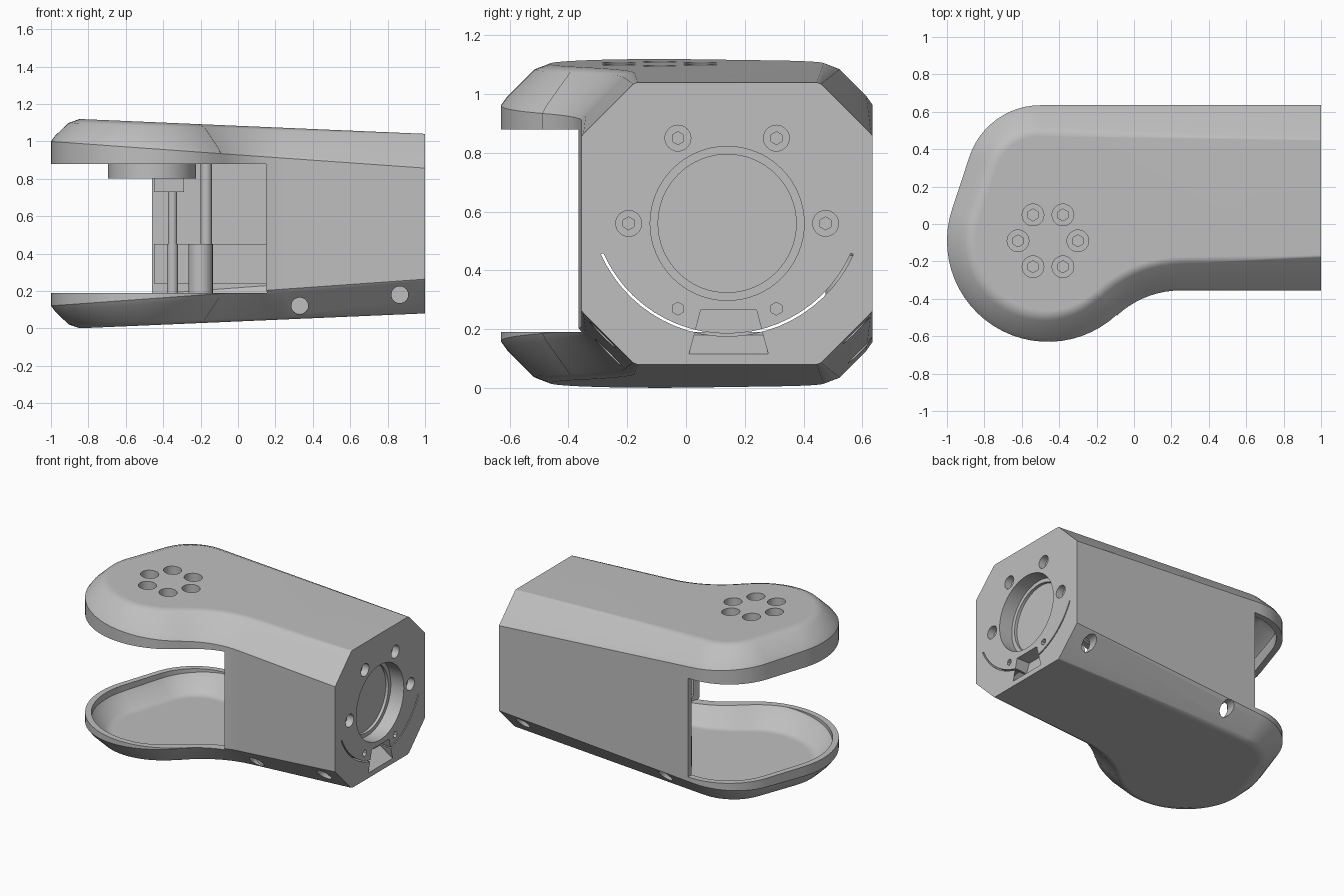
import bpy, bmesh, math
from math import sin, cos, radians
from mathutils import Matrix, Vector

if "Cube" in bpy.data.objects:
    bpy.data.objects.remove(bpy.data.objects["Cube"])

grey = bpy.data.materials.new("plain grey")
grey.use_nodes = True
grey.diffuse_color = (0.52, 0.52, 0.52, 1)
grey.node_tree.nodes["Principled BSDF"].inputs["Base Color"].default_value = (0.52, 0.52, 0.52, 1)

HUB = Vector((-0.46, -0.09))     # joint axis at the rounded end
END_Y, END_Z = 0.14, 0.56        # joint axis on the flat end


def finish(name, bm):
    bmesh.ops.recalc_face_normals(bm, faces=bm.faces)
    mesh = bpy.data.meshes.new(name)
    bm.to_mesh(mesh)
    bm.free()
    mesh.materials.append(grey)
    obj = bpy.data.objects.new(name, mesh)
    bpy.context.collection.objects.link(obj)
    return obj


def loft(name, rings):
    """Closed solid through a stack of matching rings."""
    bm = bmesh.new()
    loops = [[bm.verts.new(p) for p in ring] for ring in rings]
    n = len(loops[0])
    for a, b in zip(loops, loops[1:]):
        for i in range(n):
            j = (i + 1) % n
            bm.faces.new((a[i], a[j], b[j], b[i]))
    bm.faces.new(loops[0][::-1])
    bm.faces.new(loops[-1])
    return finish(name, bm)


def cylinder(name, start, end, radius, sides=32):
    start, end = Vector(start), Vector(end)
    axis = end - start
    turn = axis.to_track_quat('Z', 'Y').to_matrix().to_4x4()
    bm = bmesh.new()
    bmesh.ops.create_cone(bm, cap_ends=True, segments=sides, radius1=radius, radius2=radius,
                          depth=axis.length, matrix=Matrix.Translation((start + end) / 2) @ turn)
    return finish(name, bm)


def box(name, low, high):
    x0, y0, z0 = low
    x1, y1, z1 = high
    return loft(name, [[(x0, y0, z), (x1, y0, z), (x1, y1, z), (x0, y1, z)] for z in (z0, z1)])


def activate(obj):
    bpy.ops.object.select_all(action='DESELECT')
    obj.select_set(True)
    bpy.context.view_layer.objects.active = obj


def cut(target, cutter):
    mod = target.modifiers.new("cut", 'BOOLEAN')
    mod.operation, mod.solver, mod.object = 'DIFFERENCE', 'EXACT', cutter
    activate(target)
    bpy.ops.object.modifier_apply(modifier=mod.name)
    bpy.data.objects.remove(cutter)


def arc(center, radius, a0, a1, steps, inward):
    """Points along an arc, each with its inward normal."""
    out = []
    for i in range(steps + 1):
        a = radians(a0 + (a1 - a0) * i / steps)
        d = Vector((cos(a), sin(a)))
        out.append((Vector(center) + d * radius, d * inward))
    return out


# Plan outline: straight back, rounded corner, round joint end, concave neck
outline = [(Vector((1, 0.635)), Vector((0, -1)))]
outline += arc((-0.5, 0.235), 0.4, 90, 161.7, 12, -1)
outline += arc(HUB, 0.54, 161.7, 313, 26, -1)
outline += arc((0.25, -0.855), 0.5, 133, 90, 9, 1)
outline += [(Vector((1, -0.355)), Vector((0, 1)))]


def shell_solid(name, wall, end_x):
    """Tapered body with eased chamfers, pulled in by the wall thickness."""
    def ring(top, step):
        pts = []
        for p, n in outline:
            chamfer = 0.152 + 0.03 * p.x - wall * 0.4
            ease = 0.06 + 0.16 * (1 - p.x)      # softer towards the joint end
            inward, rise = ((1 + ease * 0.7, 0), (1 - ease * 0.6, ease * 0.5),
                            (ease * 0.5, 1 - ease * 0.6), (0, 1 + ease * 0.1))[step]
            q = p + n * (wall + chamfer * inward)
            q.x = min(q.x, end_x)
            low = 0.037 + 0.043 * q.x + wall + chamfer * rise
            pts.append((q.x, q.y, 1.12 - low if top else low))
        return pts
    return loft(name, [ring(False, s) for s in range(4)] + [ring(True, s) for s in (3, 2, 1, 0)])


# Hollow body with the open joint slot
body = shell_solid("body_shell", 0, 1)
cut(body, shell_solid("cavity_cutter", 0.04, 0.86))
cut(body, cylinder("slot_cutter", (*HUB, 0.19), (*HUB, 0.88), 0.67, 96))
cut(body, box("slot_box_cutter", (-1.5, -1, 0.19), (HUB.x, 1, 0.88)))

# Round recess in the flat end
for depth, r in ((0.1, 0.262), (0.12, 0.235)):
    cut(body, cylinder("recess_cutter", (1 - depth, END_Y, END_Z), (1.1, END_Y, END_Z), r, 64))

# Ring of screws in the flat end; the two lowest are bare hex sockets
for k in range(6):
    a = radians(60 * k)
    y, z = END_Y + 0.335 * cos(a), END_Z + 0.335 * sin(a)
    if k < 4:
        cut(body, cylinder("bore_cutter", (0.95, y, z), (1.1, y, z), 0.044))
    cut(body, cylinder("hex_cutter", (0.92, y, z), (1.1, y, z), 0.022, 6))

# Thin curved slit below the recess
slit = []
for r, order in ((0.461, 1), (0.47, -1)):
    angles = [radians(-90 + order * (-66 + 132 * i / 24)) for i in range(25)]
    slit += [(END_Y + r * cos(a), 0.646 + r * sin(a)) for a in angles]
cut(body, loft("slit_cutter", [[(x, y, z) for y, z in slit] for x in (0.85, 1.1)]))

# Cable notch with a ramped floor
front = [(0.01, 0.115), (0.28, 0.115), (0.27, 0.15), (0.24, 0.265), (0.05, 0.265), (0.02, 0.15)]
back = [(y, max(z, 0.18)) for y, z in front]
back[2], back[5] = (0.27, 0.2), (0.02, 0.2)
cut(body, loft("notch_cutter", [[(0.9, y, z) for y, z in back], [(1.001, y, z) for y, z in front]]))

# Side screws sunk in the lower chamfers, front and back
for s, x, z in ((-1, 0.33, 0.12), (-1, 0.865, 0.18), (1, -0.26, 0.13), (1, 0.855, 0.195)):
    cut(body, cylinder("side_bore_cutter", (x, END_Y + s * 0.32, z), (x, END_Y + s * 0.6, z), 0.045))
    cylinder("side_screw", (x, END_Y + s * 0.29, z), (x, END_Y + s * 0.345, z), 0.046)

# Joint hub under the upper lid, with a ring of recessed hex screws
hub = cylinder("joint_hub", (*HUB, 0.8), (*HUB, 1.075), 0.235, 64)
for k in range(6):
    a = radians(60 * k)
    p = HUB + Vector((cos(a), sin(a))) * 0.16
    cut(body, cylinder("lid_bore_cutter", (*p, 1.0), (*p, 1.3), 0.058))
    cut(hub, cylinder("hub_bore_cutter", (*p, 1.04), (*p, 1.2), 0.058))
    cut(hub, cylinder("lid_hex_cutter", (*p, 1.0), (*p, 1.2), 0.032, 6))
box("hub_bracket", (-0.45, -0.17, 0.73), (-0.29, -0.01, 0.81))

# Posts and ledge along the inside of the back wall
for x, r, low, high in ((-0.2, 0.065, 0.18, 0.45), (-0.17, 0.03, 0.45, 0.92),
                        (-0.35, 0.03, 0.18, 0.45), (-0.35, 0.025, 0.45, 0.75)):
    cylinder("inner_post", (x, 0.54, low), (x, 0.54, high), r)
box("back_ledge", (-0.45, 0.575, 0.24), (0.2, 0.6, 0.45))

# Smooth the eased walls, keep hard edges crisp and flat faces even
for obj in bpy.context.collection.objects:
    if obj.type == 'MESH' and grey.name in obj.data.materials:
        activate(obj)
        bpy.ops.object.shade_smooth_by_angle(angle=radians(32))
even = body.modifiers.new("even_shading", 'WEIGHTED_NORMAL')
even.keep_sharp = True
